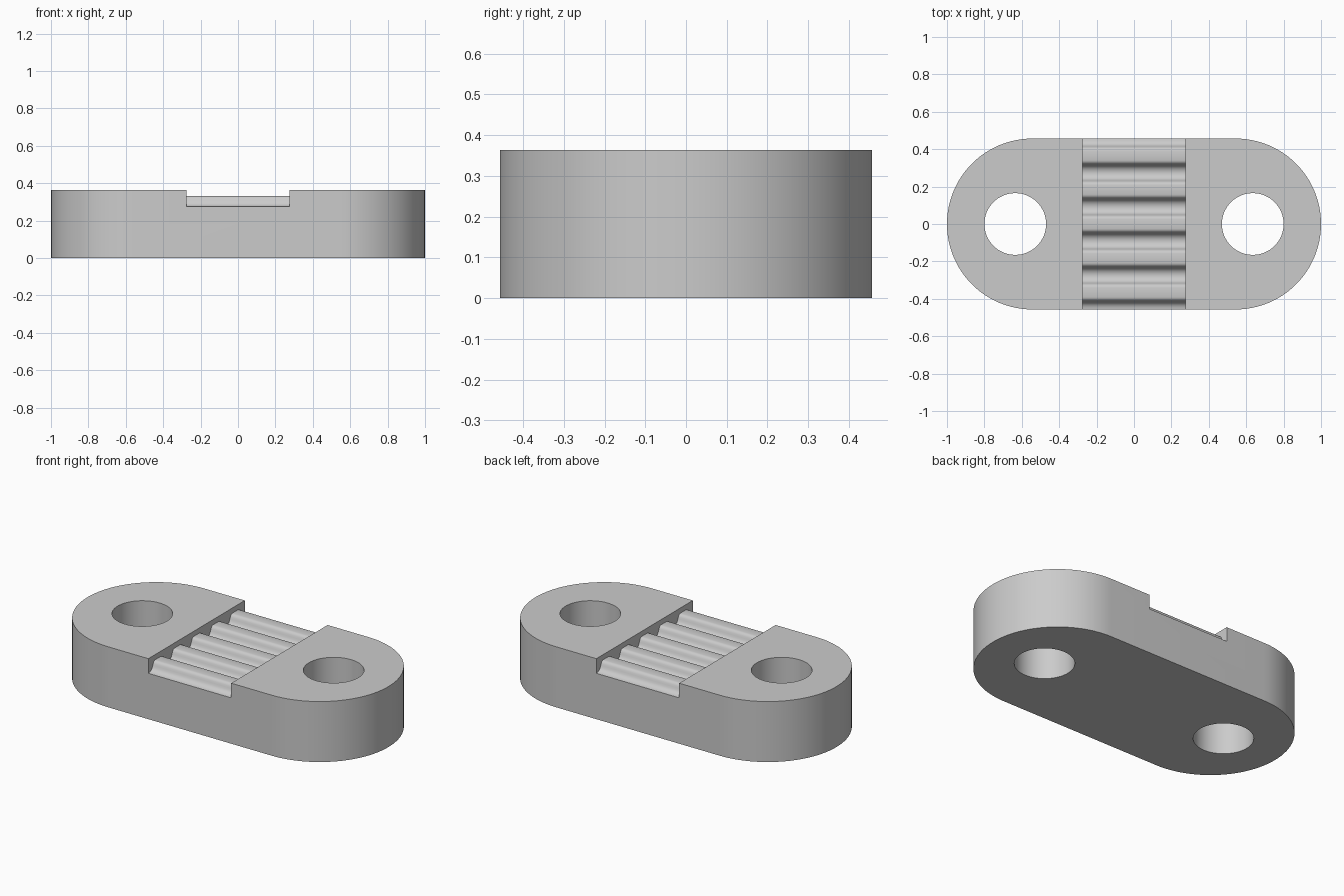
import bpy
import bmesh
import math

if "Cube" in bpy.data.objects:
    bpy.data.objects.remove(bpy.data.objects["Cube"])

HALF_WIDTH = 0.457
HEIGHT = 0.363
PITCH = HALF_WIDTH * 2 / 5
POCKET = 0.275      # half length of the ribbed pocket
VALLEY_Z = 0.275

grey = bpy.data.materials.new("grey_plastic")
grey.use_nodes = True
grey.diffuse_color = (0.6, 0.6, 0.6, 1)
grey.node_tree.nodes["Principled BSDF"].inputs["Base Color"].default_value = (0.6, 0.6, 0.6, 1)


def prism(name, outline, direction):
    """Extrude a closed outline of 3D points along a direction."""
    bm = bmesh.new()
    face = bm.faces.new([bm.verts.new(p) for p in outline])
    top = bmesh.ops.extrude_face_region(bm, geom=[face])["geom"]
    moved = [v for v in top if isinstance(v, bmesh.types.BMVert)]
    bmesh.ops.translate(bm, vec=direction, verts=moved)
    bmesh.ops.recalc_face_normals(bm, faces=bm.faces)
    mesh = bpy.data.meshes.new(name)
    bm.to_mesh(mesh)
    bm.free()
    mesh.materials.append(grey)
    obj = bpy.data.objects.new(name, mesh)
    bpy.context.collection.objects.link(obj)
    return obj


def arc(cx, radius, start, sweep, steps, z):
    return [(cx + radius * math.cos(start + sweep * i / steps),
             radius * math.sin(start + sweep * i / steps), z) for i in range(steps + 1)]


# Body: plate with two round ends
centre = 1 - HALF_WIDTH
outline = (arc(centre, HALF_WIDTH, -math.pi / 2, math.pi, 48, 0)
           + arc(-centre, HALF_WIDTH, math.pi / 2, math.pi, 48, 0))
body = prism("clamp_plate", outline, (0, 0, HEIGHT))

# Screw hole cutters
cutters = []
for side, label in ((-1, "right"), (1, "left")):
    ring = arc(side * 0.635, 0.165, 0, math.tau, 64, -0.1)[:-1]
    cutters.append(prism(label + "_hole_cutter", ring, (0, 0, HEIGHT + 0.2)))

# Ribbed pocket cutter: rounded valleys, one per belt tooth
half_valley = [(0, 0), (0.012, 0.0015), (0.023, 0.006), (0.032, 0.013), (0.038, 0.022),
               (0.042, 0.032), (0.046, 0.042), (0.051, 0.050), (0.058, 0.055), (0.066, 0.057)]
valley = [(-d, h) for d, h in reversed(half_valley[1:])] + half_valley
profile = [(-POCKET, -HALF_WIDTH + k * PITCH + d, VALLEY_Z + h)
           for k in range(6) for d, h in valley]
end_y = profile[-1][1]
profile += [(-POCKET, end_y, HEIGHT + 0.1), (-POCKET, -end_y, HEIGHT + 0.1)]
cutters.append(prism("rib_cutter", profile, (POCKET * 2, 0, 0)))

# Cut the body, then smooth the curved surfaces
bpy.context.view_layer.objects.active = body
for cutter in cutters:
    cutter.hide_render = True
    mod = body.modifiers.new(cutter.name, "BOOLEAN")
    mod.operation = "DIFFERENCE"
    mod.solver = "EXACT"
    mod.object = cutter
    bpy.ops.object.modifier_apply(modifier=mod.name)
for cutter in cutters:
    bpy.data.objects.remove(cutter)

bpy.ops.object.select_all(action="DESELECT")
body.select_set(True)
bpy.ops.object.shade_smooth_by_angle(angle=math.radians(40))
